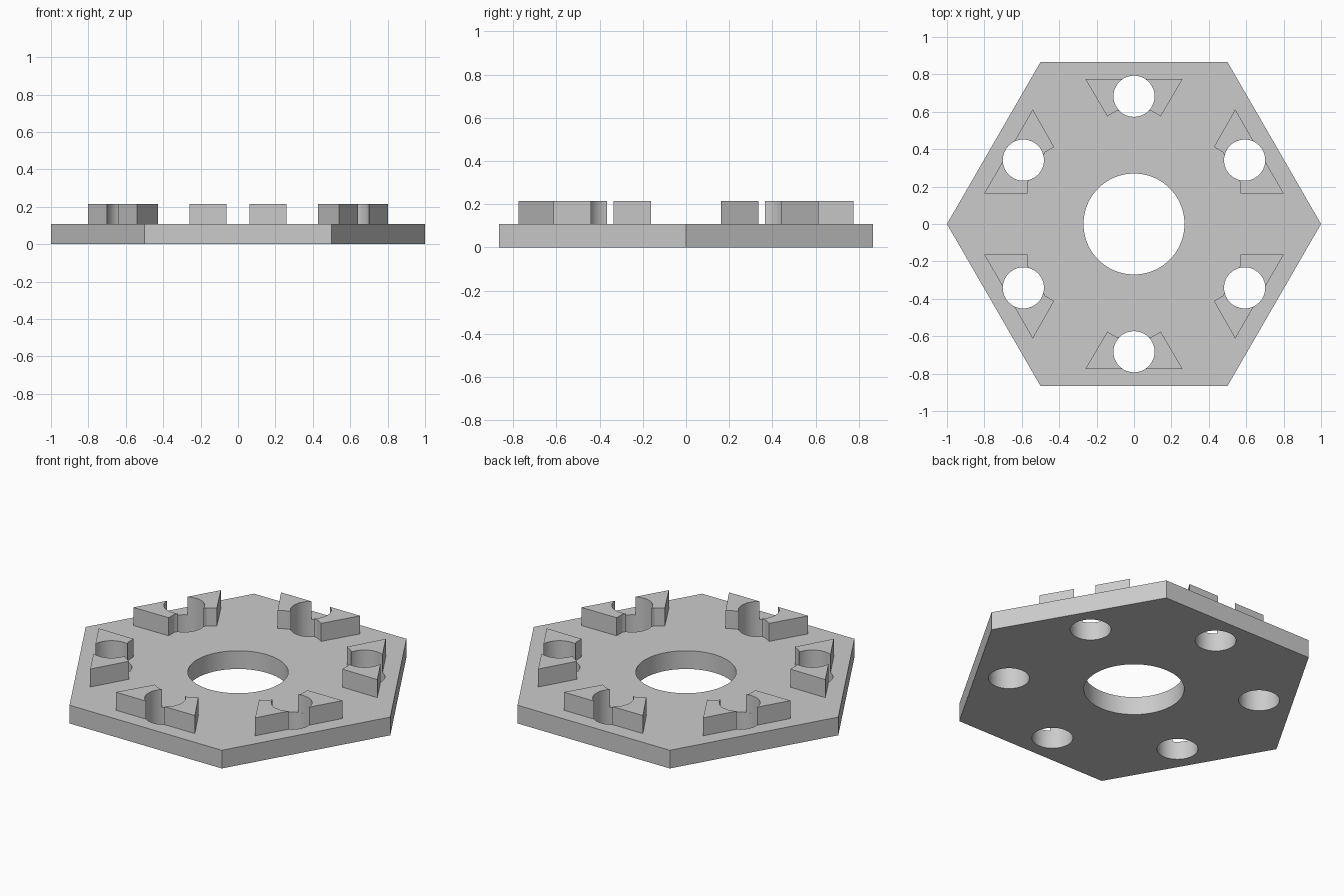
import bpy, bmesh, math
from mathutils import Matrix

cube = bpy.data.objects.get("Cube")
if cube:
    bpy.data.objects.remove(cube, do_unlink=True)

PLATE_H, TOP_H = 0.108, 0.215
BORE_R, HOLE_R, HOLE_DIST = 0.27, 0.11, 0.683
OUTER, INNER = 0.775, 0.603

grey = bpy.data.materials.new("plain grey")
grey.use_nodes = True
colour = (0.6, 0.6, 0.6, 1)
grey.diffuse_color = colour
grey.node_tree.nodes["Principled BSDF"].inputs["Base Color"].default_value = colour


def prism(bm, points, z0, z1):
    """Extrude a flat outline between two heights."""
    face = bm.faces.new([bm.verts.new((x, y, z0)) for x, y in points])
    result = bmesh.ops.extrude_face_region(bm, geom=[face])
    verts = [v for v in result["geom"] if isinstance(v, bmesh.types.BMVert)]
    bmesh.ops.translate(bm, verts=verts, vec=(0, 0, z1 - z0))


def circle(cx, cy, radius, count):
    steps = [math.tau * i / count for i in range(count)]
    return [(cx + radius * math.cos(a), cy + radius * math.sin(a)) for a in steps]


def make_object(name, bm):
    bmesh.ops.recalc_face_normals(bm, faces=bm.faces)
    mesh = bpy.data.meshes.new(name)
    bm.to_mesh(mesh)
    bm.free()
    mesh.materials.append(grey)
    obj = bpy.data.objects.new(name, mesh)
    bpy.context.collection.objects.link(obj)
    return obj


def activate(obj):
    bpy.ops.object.select_all(action='DESELECT')
    obj.select_set(True)
    bpy.context.view_layer.objects.active = obj


def smooth(obj):
    activate(obj)
    bpy.ops.object.shade_smooth_by_angle(angle=math.radians(20))


# Hexagonal base plate
bm = bmesh.new()
prism(bm, circle(0, 0, 1, 6), 0, PLATE_H)
plate = make_object("base_plate", bm)

# Centre bore and six bolt holes cut through the plate
bm = bmesh.new()
prism(bm, circle(0, 0, BORE_R, 96), -0.1, 0.3)
for cx, cy in circle(0, 0, HOLE_DIST, 12)[1::2]:
    prism(bm, circle(cx, cy, HOLE_R, 64), -0.1, 0.3)
cutter = make_object("hole_cutter", bm)
cutter.hide_render = True

holes = plate.modifiers.new("holes", 'BOOLEAN')
holes.operation = 'DIFFERENCE'
holes.solver = 'EXACT'
holes.object = cutter
activate(plate)
bpy.ops.object.modifier_apply(modifier="holes")
bpy.data.objects.remove(cutter, do_unlink=True)
smooth(plate)

# Outline of one half block: the bolt hole bites out its inner side
a_out = math.asin((OUTER - HOLE_DIST) / HOLE_R)
a_in = math.asin((INNER - HOLE_DIST) / HOLE_R)
half = [(0.095, INNER), (0.143, 0.576), (0.26, OUTER)]
for i in range(25):
    a = a_out + (a_in - a_out) * i / 24
    half.append((HOLE_R * math.cos(a), HOLE_DIST + HOLE_R * math.sin(a)))

# Six wedge blocks, each a mirrored pair of halves around its bolt hole
for n in range(6):
    bm = bmesh.new()
    for side in (1, -1):
        prism(bm, [(side * x, y) for x, y in half], PLATE_H, TOP_H)
    bm.transform(Matrix.Rotation(math.tau * n / 6, 4, 'Z'))
    smooth(make_object(f"wedge_block_{n + 1}", bm))
